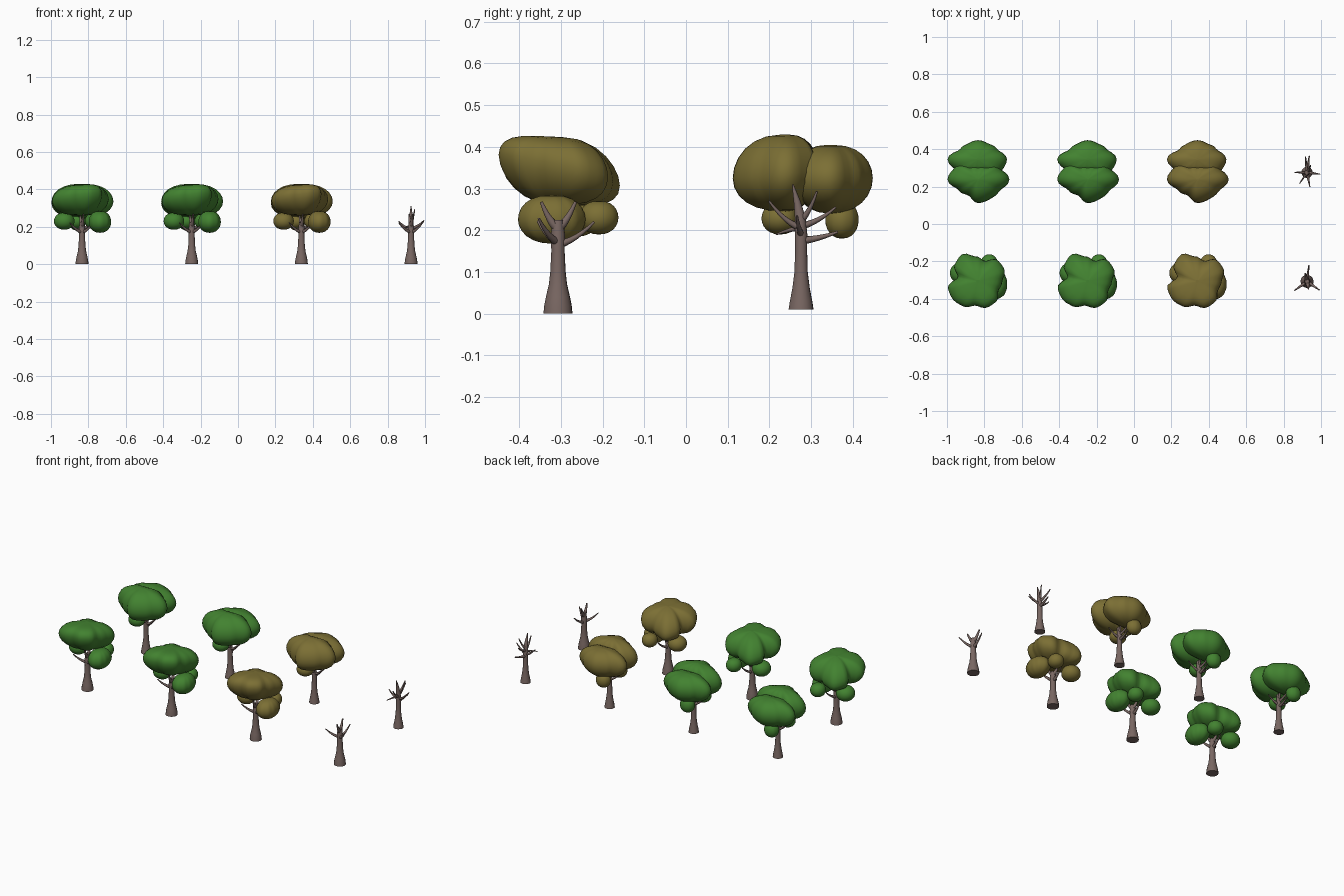
import bpy, bmesh, math
from mathutils import Vector

if "Cube" in bpy.data.objects:
    bpy.data.objects.remove(bpy.data.objects["Cube"])


def material(name, rgb):
    m = bpy.data.materials.new(name)
    m.diffuse_color = (*rgb, 1)
    m.use_nodes = True
    m.node_tree.nodes["Principled BSDF"].inputs["Base Color"].default_value = m.diffuse_color
    return m


BARK = material("bark", (0.19, 0.135, 0.122))
GREEN = material("green_leaves", (0.055, 0.225, 0.03))
OLIVE = material("olive_leaves", (0.2, 0.16, 0.035))


def finish(bm, name, mat):
    bmesh.ops.recalc_face_normals(bm, faces=bm.faces)
    me = bpy.data.meshes.new(name)
    bm.to_mesh(me)
    bm.free()
    me.materials.append(mat)
    for p in me.polygons:
        p.use_smooth = len(p.vertices) < 5
    ob = bpy.data.objects.new(name, me)
    bpy.context.collection.objects.link(ob)
    return ob


def skin(bm, rings):
    for a, b in zip(rings, rings[1:]):
        n = len(a)
        for i in range(n):
            j = (i + 1) % n
            bm.faces.new((a[i], a[j], b[j], b[i]))
    bm.faces.new(rings[0][::-1])
    bm.faces.new(rings[-1])


def tube(bm, pts, radii, n):
    # round tapering tube along a path
    pts = [Vector(p) for p in pts]
    rings = []
    for k, p in enumerate(pts):
        d = (pts[min(k + 1, len(pts) - 1)] - pts[max(k - 1, 0)]).normalized()
        u = d.cross(Vector((0.31, 0.95, 0))).normalized()
        v = d.cross(u)
        rings.append([bm.verts.new(p + radii[k] * (u * math.cos(t) + v * math.sin(t)))
                      for t in (2 * math.pi * i / n for i in range(n))])
    skin(bm, rings)


def branch(bm, start, end, r):
    # limb leaving sideways, then curving upward
    s, e = Vector(start), Vector(end)
    pts, rad = [], []
    for i in range(7):
        t = i / 6
        p = s.lerp(e, t)
        p.z = s.z + (e.z - s.z) * (0.4 * t + 0.6 * t * t)
        pts.append(p)
        rad.append(r * (1 - 0.7 * t))
    tube(bm, pts, rad, 8)


def blob(name, mat, c, radii, up, down, tilt=(0, 0), p_up=0.8, p_down=0.9):
    # lobed leaf mass: outline radii given at equal angles, blended by cosine
    bm = bmesh.new()
    n, rows, m = 48, 12, len(radii)
    rings = []
    for k in range(rows + 1):
        lat = math.pi * (k / rows - 0.5) * 0.985
        h = math.sin(lat)
        prof = math.cos(lat) ** (p_up if h > 0 else p_down)
        ring = []
        for i in range(n):
            a = 2 * math.pi * i / n
            f = i * m / n
            j, w = int(f), f - int(f)
            w = (1 - math.cos(math.pi * w)) / 2
            r = (radii[j % m] * (1 - w) + radii[(j + 1) % m] * w) * prof
            x, y = r * math.cos(a), r * math.sin(a)
            z = h * (up if h > 0 else down) + (tilt[0] * x + tilt[1] * y) * prof
            ring.append(bm.verts.new((c[0] + x, c[1] + y, c[2] + z)))
        rings.append(ring)
    skin(bm, rings)
    return finish(bm, name, mat)


def puff(name, mat, c, rx, ry, rz):
    # small plain leaf clump
    radii = [rx * ry / math.hypot(ry * math.cos(t), rx * math.sin(t))
             for t in (math.pi * i / 6 for i in range(12))]
    return blob(name, mat, c, radii, rz, rz)


def trunk_a(x, y):
    bm = bmesh.new()
    zs = [0, 0.02, 0.04, 0.07, 0.1, 0.15, 0.19, 0.225]
    tube(bm, [(x, y, z) for z in zs],
         [0.035, 0.033, 0.029, 0.022, 0.0185, 0.016, 0.017, 0.012], 16)
    for s, e, r in [(0.165, (0.01, 0.087, 0.22), 0.010),
                    (0.17, (-0.066, -0.048, 0.222), 0.010),
                    (0.17, (0.066, -0.046, 0.228), 0.010),
                    (0.205, (0.008, -0.04, 0.268), 0.013),
                    (0.205, (-0.01, 0.042, 0.268), 0.013)]:
        branch(bm, (x, y, s), (x + e[0], y + e[1], e[2]), r)
    finish(bm, "short_trunk", BARK)


def trunk_b(x, y):
    bm = bmesh.new()
    zs = [0.01, 0.03, 0.06, 0.1, 0.15, 0.19, 0.23, 0.27, 0.31]
    off = [0, 0, 0, 0, 0, 0, -0.002, -0.01, -0.02]
    tube(bm, [(x, y + o, z) for z, o in zip(zs, off)],
         [0.03, 0.027, 0.021, 0.016, 0.0145, 0.015, 0.013, 0.008, 0.002], 16)
    for s, e, r in [(0.175, (0.012, 0.088, 0.196), 0.010),
                    (0.21, (-0.008, 0.083, 0.255), 0.009),
                    (0.205, (0.015, -0.077, 0.27), 0.009),
                    (0.205, (-0.04, -0.06, 0.19), 0.007),
                    (0.225, (0.02, 0.038, 0.293), 0.009),
                    (0.19, (0.07, -0.01, 0.235), 0.009),
                    (0.185, (-0.066, 0.0, 0.23), 0.009)]:
        branch(bm, (x, y, s), (x + e[0], y + e[1], e[2]), r)
    finish(bm, "tall_trunk", BARK)


def leaves_a(x, y, mat):
    blob("wide_canopy", mat, (x, y, 0.346),
         [0.13, 0.155, 0.155, 0.115, 0.135, 0.168, 0.155, 0.11, 0.165,
          0.165, 0.155, 0.13, 0.148, 0.145, 0.12],
         0.078, 0.085, (0.1, -0.22), 0.75, 0.82)
    puff("low_clump", mat, (x + 0.096, y - 0.015, 0.226), 0.06, 0.081, 0.058)
    puff("low_clump", mat, (x + 0.06, y + 0.098, 0.23), 0.045, 0.047, 0.04)
    puff("low_clump", mat, (x - 0.095, y + 0.045, 0.23), 0.055, 0.055, 0.045)


def leaves_b(x, y, mat):
    blob("front_canopy", mat, (x, y - 0.038, 0.335),
         [0.168, 0.13, 0.085, 0.075, 0.085, 0.14,
          0.163, 0.118, 0.1, 0.126, 0.123, 0.13], 0.095, 0.09, (0, 0.08))
    blob("back_canopy", mat, (x, y + 0.07, 0.325),
         [0.155, 0.115, 0.1, 0.102, 0.1, 0.11,
          0.163, 0.13, 0.1, 0.085, 0.1, 0.14], 0.08, 0.085)
    puff("low_clump", mat, (x - 0.03, y - 0.05, 0.228), 0.05, 0.045, 0.038)
    puff("low_clump", mat, (x - 0.025, y + 0.098, 0.225), 0.045, 0.04, 0.045)


# four columns: two green, one olive, one bare
for col, mat in enumerate([GREEN, GREEN, OLIVE, None]):
    x = -0.834 + 0.5864 * col
    trunk_a(x, -0.307)
    trunk_b(x, 0.276)
    if mat:
        leaves_a(x, -0.307, mat)
        leaves_b(x, 0.276, mat)
